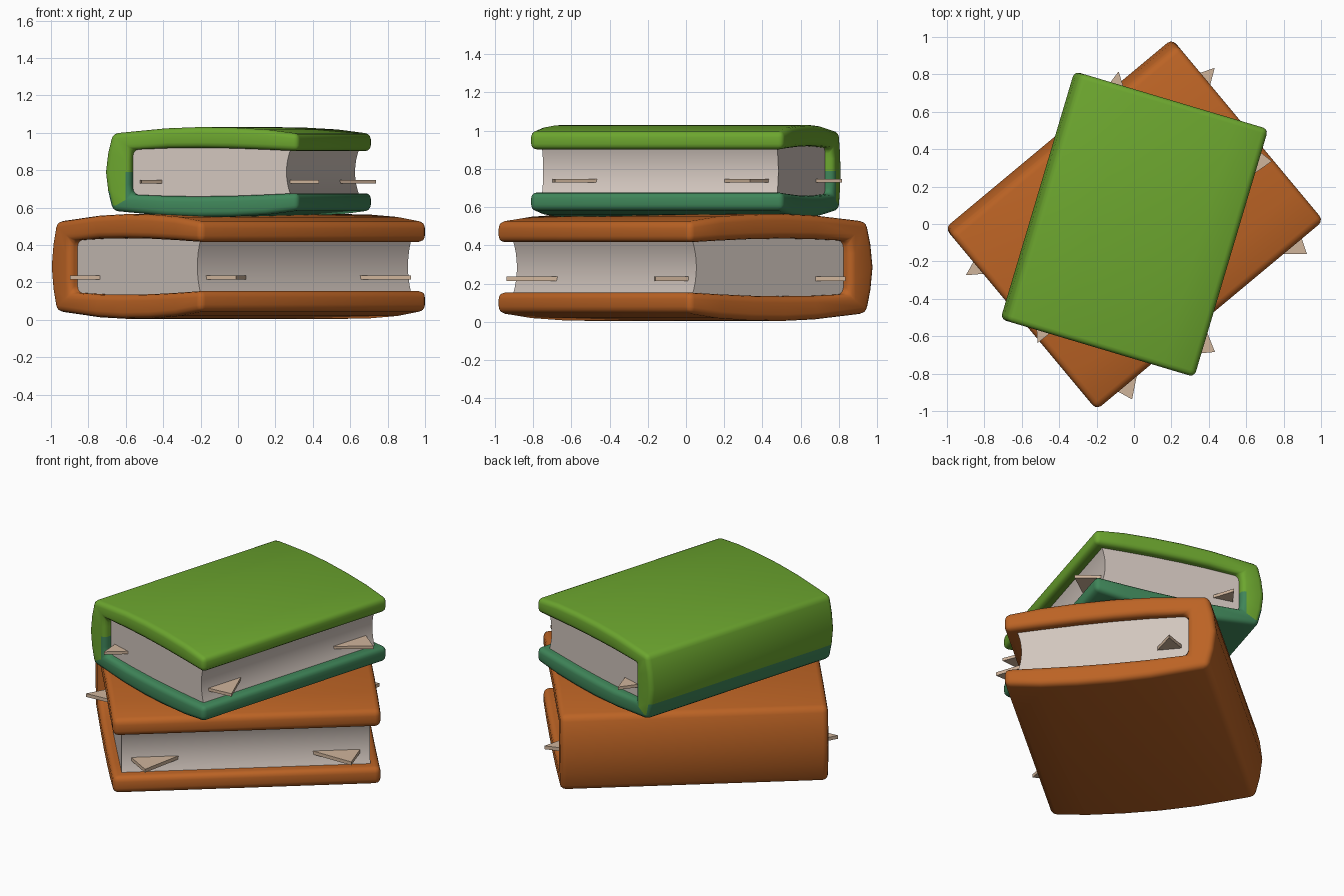
import bpy, bmesh, math

if "Cube" in bpy.data.objects:
    bpy.data.objects.remove(bpy.data.objects["Cube"])

def material(name, rgb):
    m = bpy.data.materials.new(name)
    m.diffuse_color = (*rgb, 1)
    m.use_nodes = True
    m.node_tree.nodes["Principled BSDF"].inputs["Base Color"].default_value = m.diffuse_color
    return m

ORANGE = material("orange", (0.50, 0.125, 0.018))
GREEN = material("leaf green", (0.15, 0.38, 0.028))
TEAL = material("teal green", (0.05, 0.235, 0.10))
PAPER = material("paper", (0.64, 0.56, 0.51))
TAN = material("tan marker", (0.63, 0.46, 0.33))

MID = 0.29           # mid height of a book in its own space
HALF = 0.79          # half length of the spine

def finish(name, bm, mats, place, smooth=True):
    bmesh.ops.recalc_face_normals(bm, faces=bm.faces)
    me = bpy.data.meshes.new(name)
    bm.to_mesh(me)
    bm.free()
    for m in mats:
        me.materials.append(m)
    ob = bpy.data.objects.new(name, me)
    bpy.context.collection.objects.link(ob)
    angle, scale, z = place
    ob.rotation_euler = (0, 0, math.radians(angle))
    ob.scale = scale
    ob.location = (0, 0, z)
    if smooth:
        bpy.ops.object.select_all(action='DESELECT')
        ob.select_set(True)
        bpy.context.view_layer.objects.active = ob
        bpy.ops.object.shade_smooth_by_angle(angle=math.radians(40))
    return ob

def cover(name, mats, place):
    # C-shaped section as (outer, inner) pairs, upper half mirrored below
    upper = [((0.635, 0.238), (0.635, 0.130)), ((0.42, 0.265), (0.42, 0.140)),
             ((0.20, 0.277), (0.20, 0.148)), ((-0.02, 0.280), (-0.02, 0.151)),
             ((-0.24, 0.272), (-0.22, 0.149)), ((-0.585, 0.240), (-0.46, 0.140)),
             ((-0.615, 0.120), (-0.46, 0.075))]
    pairs = upper + [((-0.63, 0), (-0.46, 0))]
    pairs += [((o[0], -o[1]), (i[0], -i[1])) for o, i in reversed(upper)]
    bm = bmesh.new()
    rows = [[[bm.verts.new((p[0], y, MID + p[1])) for p in pr] for pr in pairs]
            for y in (-HALF, HALF)]
    a, b = rows
    for k in range(len(pairs) - 1):
        for r in rows:
            bm.faces.new((r[k][0], r[k + 1][0], r[k + 1][1], r[k][1]))
        for s in (0, 1):
            bm.faces.new((a[k][s], a[k + 1][s], b[k + 1][s], b[k][s]))
    for k in (0, -1):
        bm.faces.new((a[k][0], a[k][1], b[k][1], b[k][0]))
    bmesh.ops.recalc_face_normals(bm, faces=bm.faces)
    edges = [e for e in bm.edges if e.calc_face_angle(0) > math.radians(40)]
    bmesh.ops.bevel(bm, geom=edges, offset=0.034, segments=3, profile=0.5,
                    affect='EDGES', clamp_overlap=True)
    # second colour on the lower board and the low part of the spine
    if len(mats) > 1:
        bm.normal_update()
        for f in bm.faces:
            c = f.calc_center_median()
            if c.x > -0.495:
                limit = MID
            elif f.normal.x < -0.5:
                limit = 0.17
            else:
                limit = 0.10
            f.material_index = 1 if c.z < limit else 0
    finish(name, bm, mats, place)

def prism(name, pts, axis, lo, hi, mat, place, smooth):
    bm = bmesh.new()
    def at(p, t):
        return (p[0], t, p[1]) if axis == 'y' else (p[0], p[1], t)
    rings = [[bm.verts.new(at(p, t)) for p in pts] for t in (lo, hi)]
    for r in rings:
        bm.faces.new(r)
    n = len(pts)
    for i in range(n):
        j = (i + 1) % n
        bm.faces.new((rings[0][i], rings[0][j], rings[1][j], rings[1][i]))
    finish(name, bm, [mat], place, smooth)

def book(label, mats, place):
    cover(label + "_cover", mats, place)
    # page block with a hollow fore edge, tucked slightly into the cover
    half = 0.158
    pts = [(-0.48, MID - half), (-0.02, MID - half - 0.012), (0.3, MID - half)]
    for k in range(9):
        t = -1 + k / 4
        pts.append((0.54 + 0.03 * t * t, MID + 0.15 * t))
    pts += [(0.3, MID + half), (-0.02, MID + half + 0.012), (-0.48, MID + half)]
    prism(label + "_pages", pts, 'y', -0.733, 0.733, PAPER, place, True)
    # triangular page markers, mirrored end to end
    for side, s in (("front", -1), ("back", 1)):
        fore = [(0.53, s * 0.68), (0.714, s * 0.608), (0.53, s * 0.38)]
        end = [(-0.425, s * 0.71), (-0.365, s * 0.866), (-0.255, s * 0.71)]
        prism(f"{label}_fore_marker_{side}", fore, 'z', 0.22, 0.242, TAN, place, False)
        prism(f"{label}_end_marker_{side}", end, 'z', 0.22, 0.242, TAN, place, False)

book("lower_book", [ORANGE], (-50.2, (1, 1, 1), -0.005))
book("upper_book", [GREEN, TEAL], (-16.6, (0.855, 0.875, 0.86), 0.54))
